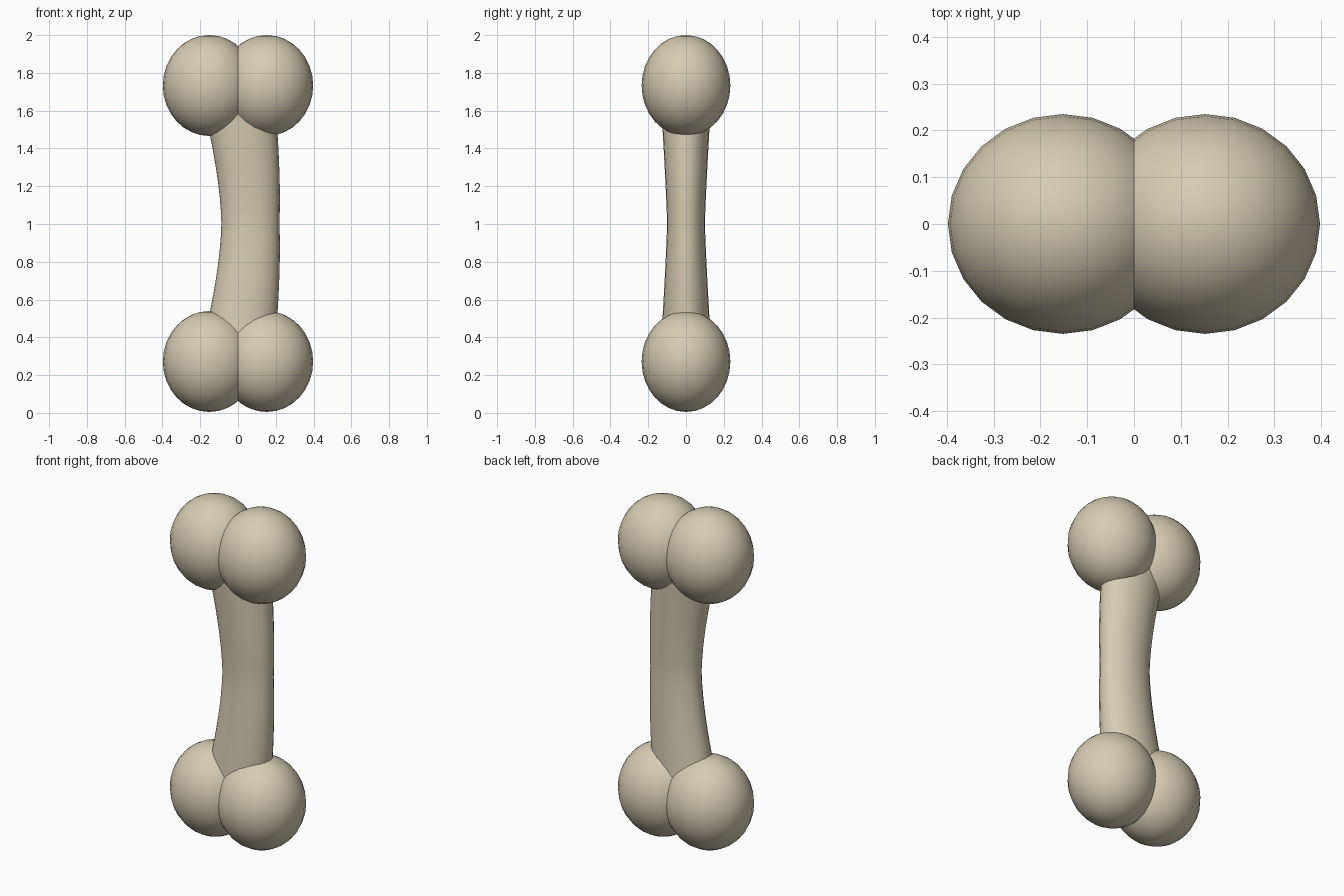
import bpy, bmesh, math

if "Cube" in bpy.data.objects:
    bpy.data.objects.remove(bpy.data.objects["Cube"])

mat = bpy.data.materials.new("bone_ivory")
mat.diffuse_color = (0.68, 0.60, 0.45, 1)
mat.use_nodes = True
mat.node_tree.nodes["Principled BSDF"].inputs["Base Color"].default_value = mat.diffuse_color


def finish(bm, name):
    bmesh.ops.recalc_face_normals(bm, faces=bm.faces)
    for f in bm.faces:
        f.smooth = True
    me = bpy.data.meshes.new(name)
    bm.to_mesh(me)
    bm.free()
    me.materials.append(mat)
    ob = bpy.data.objects.new(name, me)
    bpy.context.collection.objects.link(ob)
    return ob


# Four knobs, two at each end
for end, z in (("lower", 0.272), ("upper", 1.733)):
    for side, s in (("left", -1), ("right", 1)):
        bm = bmesh.new()
        bmesh.ops.create_uvsphere(bm, u_segments=24, v_segments=16, radius=1)
        bmesh.ops.scale(bm, vec=(0.246, 0.235, 0.267), verts=bm.verts)
        ob = finish(bm, f"{end}_{side}_knob")
        ob.location = (s * 0.152, 0, z)

# Bowed shaft: oval rings, slimmer and shifted sideways at the middle
SIDES, RINGS, HALF = 24, 20, 0.70
bm = bmesh.new()
rings = []
for i in range(RINGS + 1):
    t = -1 + 2 * i / RINGS
    h = abs(t) * HALF
    cx = 0.066 * math.cos(math.pi / 2 * t) ** 1.1 if abs(t) < 1 else 0.0
    rx = 0.154 + 0.026 * (h / 0.48) ** 1.3
    ry = 0.100 + 0.023 * (h / 0.48) ** 1.2
    rings.append([bm.verts.new((cx + rx * math.cos(a), ry * math.sin(a), 1.003 + t * HALF))
                  for a in (2 * math.pi * k / SIDES for k in range(SIDES))])
for lo, hi in zip(rings, rings[1:]):
    for k in range(SIDES):
        n = (k + 1) % SIDES
        bm.faces.new((lo[k], lo[n], hi[n], hi[k]))
bm.faces.new(rings[0])
bm.faces.new(rings[-1])
finish(bm, "shaft")
